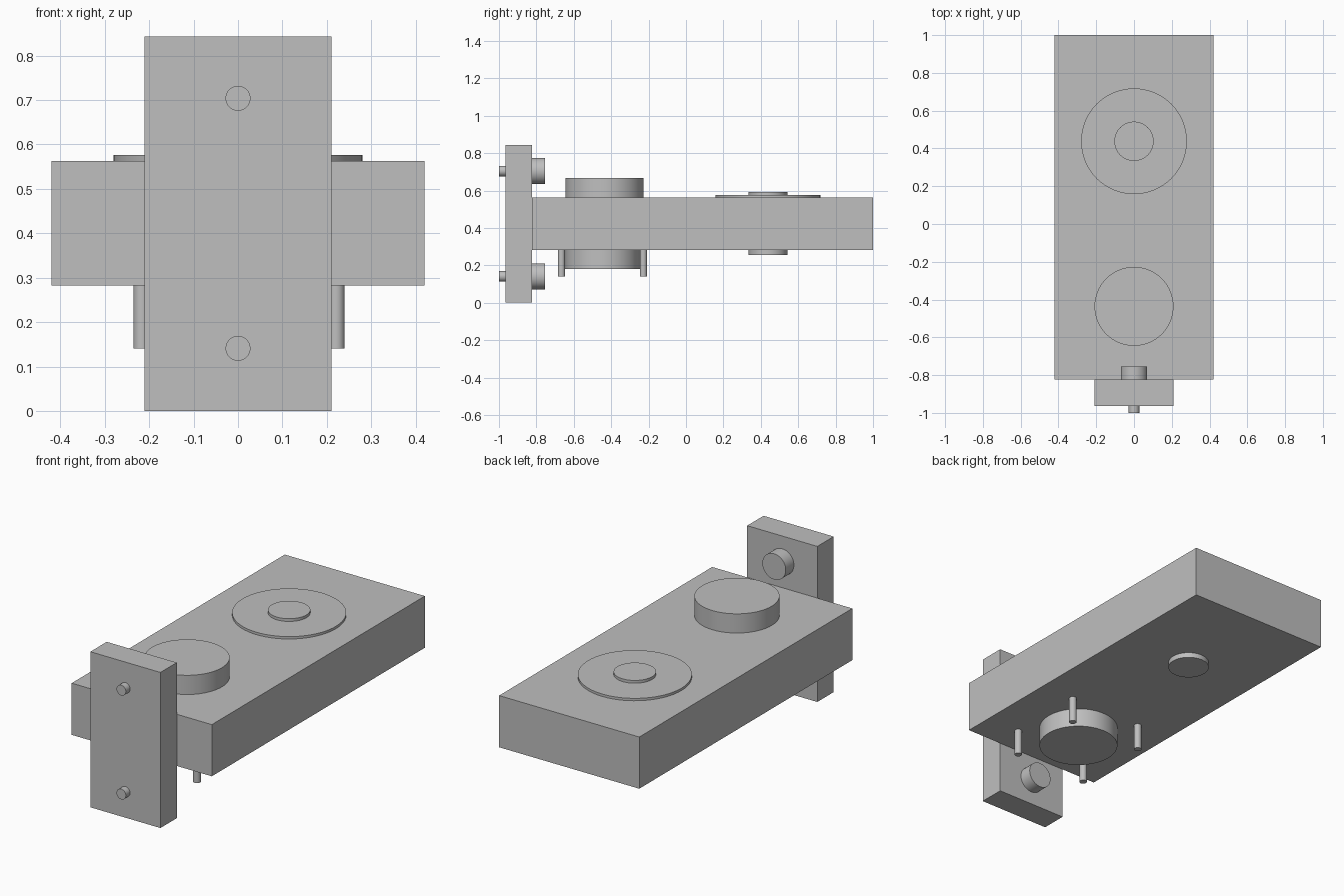
import bpy
from math import radians

default = bpy.data.objects.get("Cube")
if default:
    bpy.data.objects.remove(default, do_unlink=True)

grey = bpy.data.materials.new("plain_grey")
grey.use_nodes = True
COLOUR = (0.52, 0.52, 0.52, 1)
grey.diffuse_color = COLOUR
grey.node_tree.nodes["Principled BSDF"].inputs["Base Color"].default_value = COLOUR


def finish(name):
    obj = bpy.context.object
    obj.name = name
    obj.data.materials.append(grey)
    return obj


def box(name, x, y, z):
    """Box from its low and high limits on each axis."""
    limits = (x, y, z)
    bpy.ops.mesh.primitive_cube_add(size=1, location=[(a + b) / 2 for a, b in limits])
    obj = finish(name)
    obj.scale = [b - a for a, b in limits]
    bpy.ops.object.transform_apply(location=False, rotation=False, scale=True)


def cylinder(name, radius, centre, low, high, axis="z"):
    """Smooth cylinder running from low to high along z or y."""
    mid = (low + high) / 2
    x, other = centre
    along_y = axis == "y"
    bpy.ops.mesh.primitive_cylinder_add(
        vertices=64, radius=radius, depth=high - low,
        location=(x, mid, other) if along_y else (x, other, mid),
        rotation=(radians(90) if along_y else 0, 0, 0))
    finish(name)
    bpy.ops.object.shade_smooth_by_angle(angle=radians(30))


# Main body and upright mounting plate
BOTTOM, TOP = 0.283, 0.563
PLATE_FRONT, PLATE_BACK = -0.964, -0.824
box("body", (-0.42, 0.42), (PLATE_BACK, 1), (BOTTOM, TOP))
box("mounting_plate", (-0.21, 0.21), (PLATE_FRONT, PLATE_BACK), (0, 0.843))

# Screws through the plate: thin tip in front, thick head behind
for label, z in (("upper", 0.704), ("lower", 0.141)):
    cylinder(label + "_screw_tip", 0.028, (0, z), -1, PLATE_FRONT, "y")
    cylinder(label + "_screw_head", 0.07, (0, z), PLATE_BACK, -0.754, "y")

# Drums above and below the front end
cylinder("upper_drum", 0.209, (0, -0.436), TOP, 0.667)
cylinder("lower_drum", 0.201, (0, -0.446), 0.18, BOTTOM)

# Four pins around the lower drum
for side, x in (("right", -0.216), ("left", 0.221)):
    for end, y in (("front", -0.666), ("back", -0.228)):
        cylinder(f"{end}_{side}_pin", 0.019, (x, y), 0.141, BOTTOM)

# Flat disc and pivot at the rear end
cylinder("rear_disc", 0.28, (0, 0.438), TOP, 0.576)
cylinder("upper_pivot", 0.104, (0, 0.438), 0.576, 0.591)
cylinder("lower_pivot", 0.104, (0, 0.438), 0.255, BOTTOM)
